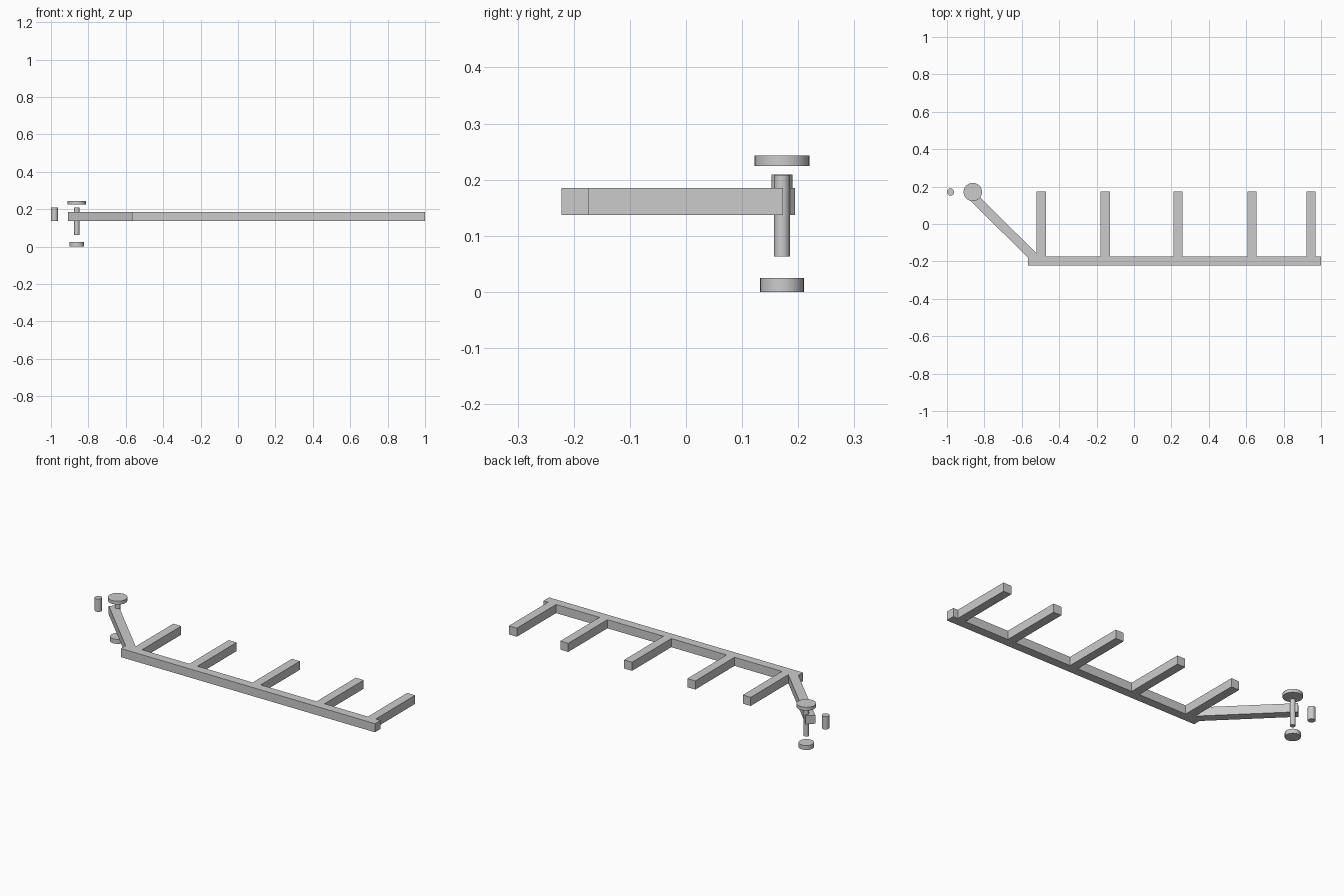
import bpy
import math
from mathutils import Vector

cube = bpy.data.objects.get("Cube")
if cube:
    bpy.data.objects.remove(cube, do_unlink=True)

grey = bpy.data.materials.new("plain grey")
grey.use_nodes = True
color = (0.6, 0.6, 0.6, 1)
grey.diffuse_color = color
grey.node_tree.nodes["Principled BSDF"].inputs["Base Color"].default_value = color

BOTTOM, TOP = 0.137, 0.185
WIDTH = 0.049


def beam(name, start, end):
    """Square beam lying flat between two plan points."""
    a, b = Vector(start), Vector(end)
    d, mid = b - a, (a + b) / 2
    bpy.ops.mesh.primitive_cube_add(
        size=1, location=(mid.x, mid.y, (BOTTOM + TOP) / 2),
        rotation=(0, 0, math.atan2(d.y, d.x)))
    ob = bpy.context.object
    ob.name = name
    ob.scale = (d.length, WIDTH, TOP - BOTTOM)
    bpy.ops.object.transform_apply(location=False, rotation=False, scale=True)
    ob.data.materials.append(grey)


def cylinder(name, x, radius, low, high):
    """Upright round part in line with the arm tip."""
    bpy.ops.mesh.primitive_cylinder_add(
        vertices=32, radius=radius, depth=high - low,
        location=(x, 0.171, (low + high) / 2))
    ob = bpy.context.object
    ob.name = name
    ob.data.materials.append(grey)
    bpy.ops.object.shade_smooth_by_angle(angle=math.radians(35))


# Long rail, its prongs and the slanted arm
beam("rail", (-0.567, -0.197), (1.0, -0.197))
for i, x in enumerate((-0.496, -0.154, 0.236, 0.63, 0.947)):
    beam(f"prong_{i + 1}", (x, -0.195), (x, 0.173))
beam("slanted_arm", (-0.525, -0.188), (-0.892, 0.177))

# Pivot pin with separated caps, and the loose peg beside it
PIVOT_X = -0.862
cylinder("pivot_pin", PIVOT_X, 0.014, 0.063, 0.208)
cylinder("top_cap", PIVOT_X, 0.049, 0.224, 0.243)
cylinder("bottom_cap", PIVOT_X, 0.039, 0.0, 0.025)
cylinder("loose_peg", -0.981, 0.019, 0.137, 0.209)
